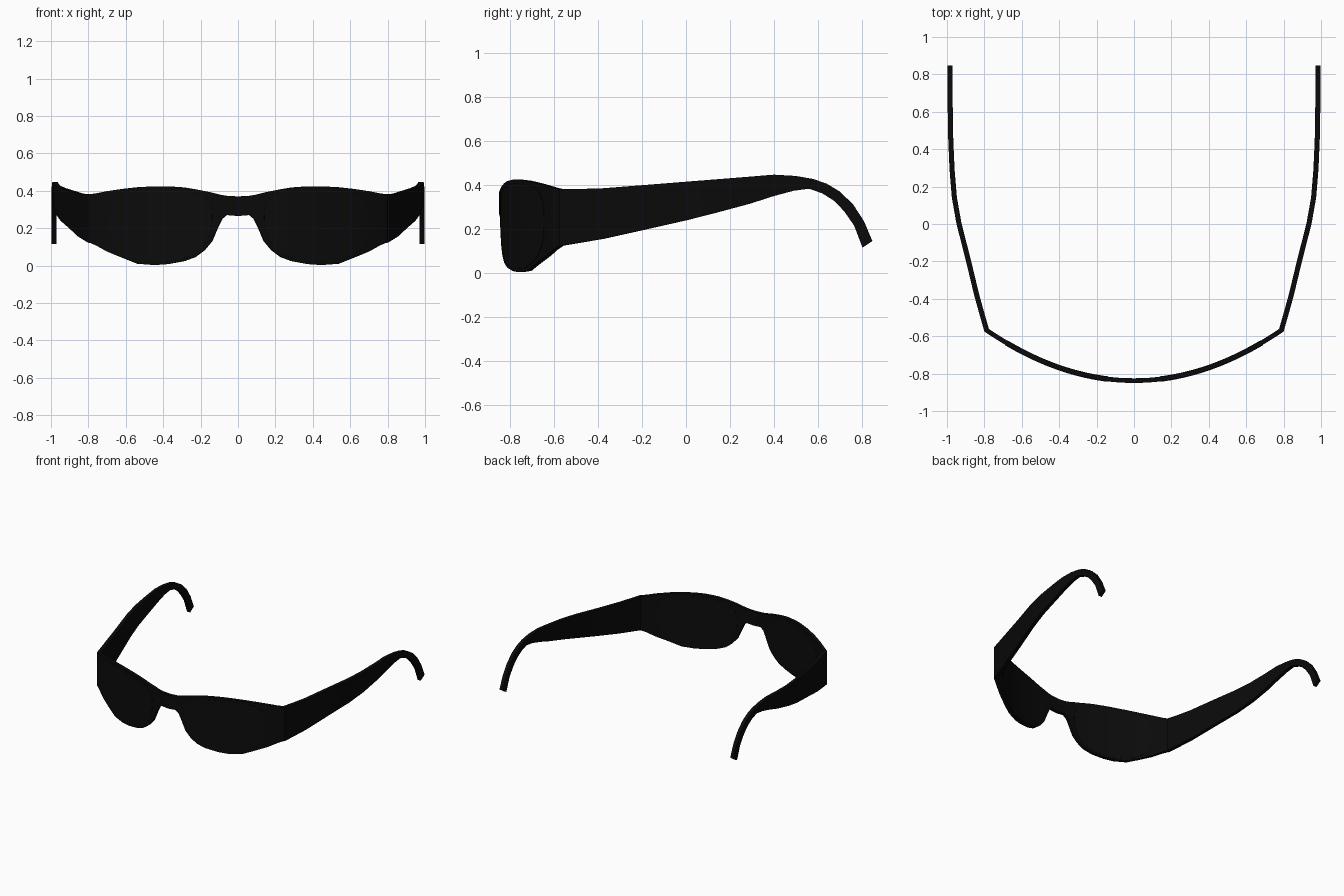
import bpy, bmesh, math
from mathutils import Vector

if "Cube" in bpy.data.objects:
    bpy.data.objects.remove(bpy.data.objects["Cube"])


def material(name, rgb):
    m = bpy.data.materials.new(name)
    m.diffuse_color = (*rgb, 1)
    m.use_nodes = True
    m.node_tree.nodes["Principled BSDF"].inputs["Base Color"].default_value = m.diffuse_color
    return m


FRAME = material("frame black", (0.003, 0.003, 0.003))
LENS = material("lens black", (0.0035, 0.0035, 0.0035))


def interp(table, x, k):
    """Column k of a table, linear in column 0."""
    for a, b in zip(table, table[1:]):
        if x <= b[0]:
            t = (x - a[0]) / (b[0] - a[0])
            return a[k] + (b[k] - a[k]) * t
    return table[-1][k]


def loft(name, rings, mat, mirror=False):
    """Skin a row of four-point rings, capped at both ends."""
    bm = bmesh.new()
    rows = [[bm.verts.new(p) for p in r] for r in rings]
    for a, b in zip(rows, rows[1:]):
        for i in range(4):
            j = (i + 1) % 4
            bm.faces.new((a[i], a[j], b[j], b[i]))
    bm.faces.new(rows[0][::-1])
    bm.faces.new(rows[-1])
    bmesh.ops.recalc_face_normals(bm, faces=bm.faces)
    me = bpy.data.meshes.new(name)
    bm.to_mesh(me)
    bm.free()
    me.materials.append(mat)
    ob = bpy.data.objects.new(name, me)
    bpy.context.collection.objects.link(ob)
    bpy.ops.object.select_all(action='DESELECT')
    ob.select_set(True)
    bpy.context.view_layer.objects.active = ob
    bpy.ops.object.shade_smooth_by_angle(angle=math.radians(25))
    if mirror:
        ob.modifiers.new("mirror", 'MIRROR').use_axis[0] = True
    return ob


# Front: x, top z, bottom z of one half
OUTLINE = [(0, .37, .265), (.06, .373, .27), (.085, .377, .25), (.105, .381, .21),
           (.14, .39, .13), (.18, .398, .083), (.23, .408, .046), (.29, .418, .024),
           (.38, .424, .008), (.45, .424, .003), (.54, .419, .01), (.62, .41, .042),
           (.70, .398, .075), (.76, .386, .108), (.80, .381, .125)]
THICK = .025


def front_ring(x, top, bottom, grow=0):
    """Cross-section across the curved front at x."""
    p = Vector((x, -.85 + .43 * x * x, 0))
    n = Vector((.86 * x, -1, 0)).normalized()
    o, i = p + n * grow, p - n * (THICK + grow)
    return [(o.x, o.y, top), (o.x, o.y, bottom), (i.x, i.y, bottom), (i.x, i.y, top)]


half = [front_ring(*r) for r in OUTLINE]
other = [[(-x, y, z) for x, y, z in r] for r in half[:0:-1]]
loft("front_frame", other + half, FRAME)

# Lenses: rounded panes standing slightly proud on both sides
rings = []
for k in range(25):
    u = math.sin(math.pi * (k / 24 - .5)) * .999
    x = .415 + .275 * u
    top, bottom = interp(OUTLINE, x, 1) - .018, interp(OUTLINE, x, 2) + .015
    mid, h = (top + bottom) / 2, (top - bottom) / 2
    h *= (1 - abs(u) ** 8) ** .4
    rings.append(front_ring(x, mid + h, mid - h, .002))
loft("lenses", rings, LENS, mirror=True)

# Temples: outer x along y, then top and bottom edge points (y, z)
SPREAD = [(-.575, .80), (-.4, .85), (-.2, .898), (0, .949), (.13, .973),
          (.3, .987), (.5, .995), (.85, .998)]
EDGES = [(-.575, .381, -.575, .122), (-.48, .382, -.48, .138), (-.38, .385, -.38, .155),
         (-.2, .399, -.2, .195), (0, .415, 0, .24), (.14, .426, .14, .275),
         (.29, .438, .29, .315), (.40, .447, .40, .35), (.50, .441, .49, .374),
         (.58, .427, .56, .383), (.64, .406, .62, .362), (.70, .37, .675, .327),
         (.76, .312, .72, .28), (.81, .235, .765, .215), (.848, .145, .803, .115)]


def spread_point(y, z, depth):
    x = interp(SPREAD, y, 1)
    slope = (interp(SPREAD, y + .02, 1) - interp(SPREAD, y - .02, 1)) / .04 if y > -.55 else .28
    n = Vector((1, -slope, 0)).normalized()
    # The tip stays square to the side
    if y > .5:
        n = Vector((1, 0, 0))
    return Vector((x, y, z)) - n * depth


loft("temples", [[spread_point(yt, zt, 0), spread_point(yb, zb, 0),
                  spread_point(yb, zb, .027), spread_point(yt, zt, .027)]
                 for yt, zt, yb, zb in EDGES], FRAME, mirror=True)
